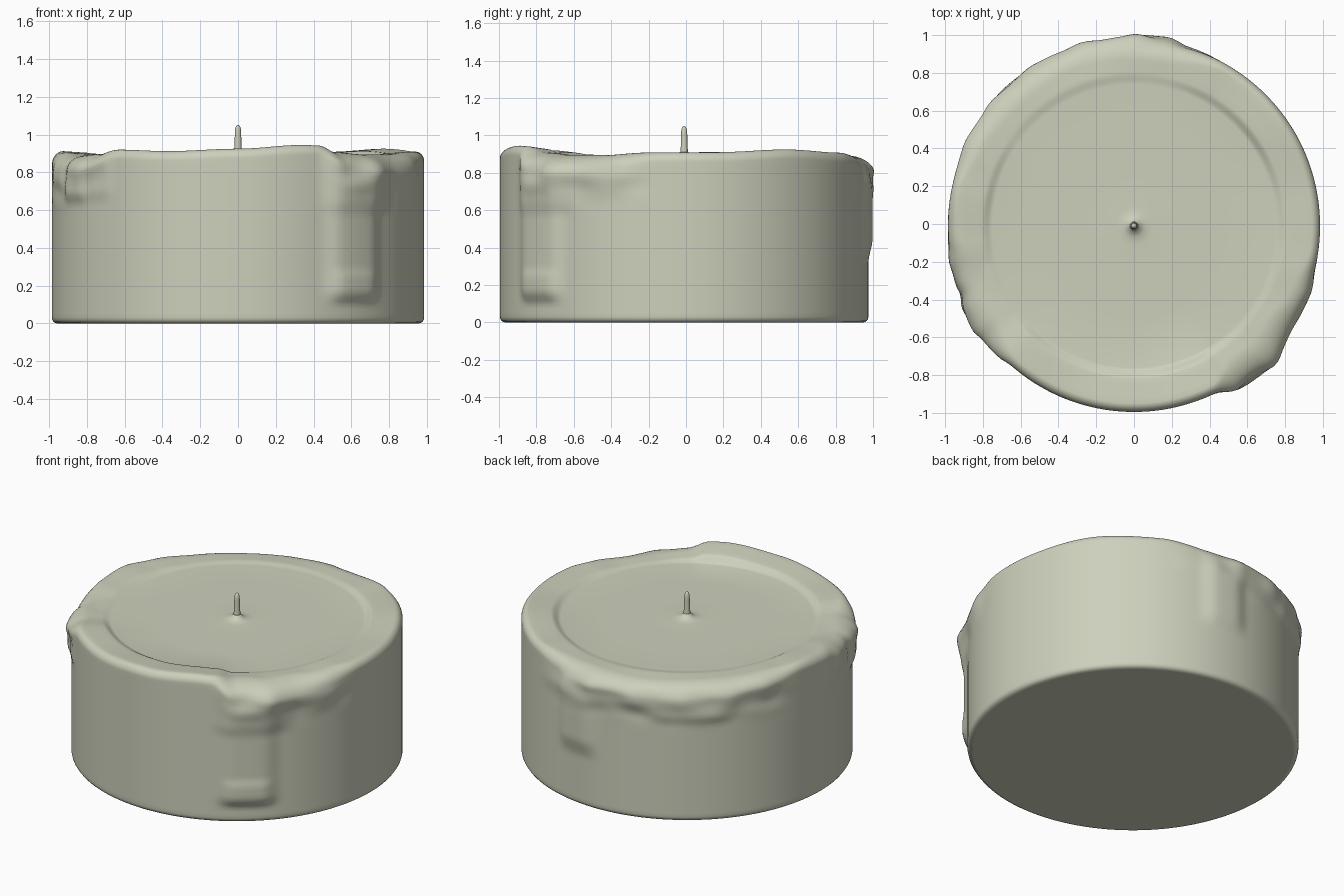
import bpy, bmesh, math
from mathutils import Vector, noise

if "Cube" in bpy.data.objects:
    bpy.data.objects.remove(bpy.data.objects["Cube"])

SEG = 224
R = 0.985
CY = -0.01
POOL = 0.882

wax = bpy.data.materials.new("pale sage wax")
wax.diffuse_color = (0.61, 0.63, 0.50, 1)
wax.use_nodes = True
wax.node_tree.nodes["Principled BSDF"].inputs["Base Color"].default_value = wax.diffuse_color


def smooth(t):
    t = max(0.0, min(1.0, t))
    return t * t * (3 - 2 * t)


def window(x, a, b, s):
    # soft plateau between a and b with falloff s
    return smooth((x - a + s) / s) * smooth((b + s - x) / s)


def sample(keys, a):
    # smooth periodic interpolation over degrees
    n = len(keys)
    for i in range(n):
        a0, v0 = keys[i]
        a1, v1 = keys[(i + 1) % n]
        if i == n - 1:
            a1 += 360
        for off in (0, 360):
            if a0 <= a + off <= a1:
                return v0 + (v1 - v0) * smooth((a + off - a0) / (a1 - a0))
    return keys[0][1]


# rim height and amount of melting around the candle
HEIGHT = [(10, .910), (35, .925), (60, .908), (80, .893), (110, .885), (140, .89),
          (160, .905), (170, .912), (185, .905), (200, .888), (215, .897), (228, .92),
          (247, .912), (270, .925), (291, .945), (297, .942), (304, .908), (318, .895),
          (332, .895), (347, .908)]
MELT = [(10, 0), (60, 0), (80, .7), (105, .8), (135, .8), (155, .5), (168, 0), (182, .3),
        (196, .9), (215, .8), (230, 0), (270, 0), (296, 0), (306, .9), (325, 1), (340, .5), (352, 0)]

# wax runs: angle from, to, falloff, z from, to, falloff, thickness
RUNS = [(303, 314, 7, .18, .90, .09, .026),
        (304, 313, 6, .15, .24, .06, .010),
        (303, 318, 9, .66, .85, .10, .014),
        (318, 338, 9, .80, .90, .09, .022),
        (80, 87, 7, .45, .80, .14, .024),
        (93, 112, 9, .76, .90, .10, .014),
        (118, 135, 9, .70, .86, .08, .016),
        (142, 152, 7, .80, .88, .08, .010),
        (206, 213, 5, .70, .86, .08, .026),
        (192, 198, 5, .76, .88, .07, .012),
        (219, 224, 5, .72, .84, .09, .012)]


def bulge(a, z, m):
    d = sum(t * window(a, a0, a1, s) * window(z, z0, z1, sz)
            for a0, a1, s, z0, z1, sz, t in RUNS)
    th = math.radians(a)
    n = noise.noise(Vector((math.cos(th) * 5, math.sin(th) * 5, z * 9)))
    return d + n * .028 * m * smooth((z - .58) / .2)


def column(a):
    # profile from the base edge, up the wall, over the rim, into the pool
    H, m = sample(HEIGHT, a), sample(MELT, a)
    cw, ch = .045 + .085 * m, .05 + .05 * m
    pts = [(R - .03, 0)]
    for i in range(1, 5):
        t = math.pi / 2 * i / 4
        pts.append((R - .03 + .03 * math.sin(t), .03 - .03 * math.cos(t)))
    for i in range(1, 37):
        z = .03 + (H - ch - .03) * i / 36
        pts.append((R + bulge(a, z, m), z))
    for i in range(1, 11):
        t = math.pi / 2 * i / 10
        z = H - ch + ch * math.sin(t)
        pts.append((R - cw + cw * math.cos(t) + bulge(a, z, m) * (1 - .6 * i / 10), z))
    r0 = pts[-1][0]
    edge = POOL + max(.008, (H - POOL) * .72)
    for i in range(1, 5):
        t = i / 4
        pts.append((r0 + (.81 - r0) * t, H + (edge - H) * t))
    for i in range(1, 7):
        t = i / 6
        pts.append((.81 - .06 * t, edge + (POOL - edge) * smooth(t)))
    pts += [(.5, POOL), (.25, POOL), (.10, POOL), (.06, POOL + .003), (.035, POOL + .014),
            (.022, POOL + .03)]
    return pts


def finish(bm, name):
    bmesh.ops.recalc_face_normals(bm, faces=bm.faces)
    me = bpy.data.meshes.new(name)
    bm.to_mesh(me)
    bm.free()
    me.materials.append(wax)
    ob = bpy.data.objects.new(name, me)
    bpy.context.collection.objects.link(ob)
    for p in me.polygons:
        p.use_smooth = True
    return ob


def lathe(name, columns):
    # join columns of (r, z) points into a closed round body
    bm = bmesh.new()
    n = len(columns)
    grid = []
    for i, col in enumerate(columns):
        th = 2 * math.pi * i / n
        grid.append([bm.verts.new((r * math.cos(th), CY + r * math.sin(th), z)) for r, z in col])
    for i in range(n):
        A, B = grid[i], grid[(i + 1) % n]
        for j in range(len(A) - 1):
            bm.faces.new((A[j], B[j], B[j + 1], A[j + 1]))
    bm.faces.new([g[0] for g in reversed(grid)])
    bm.faces.new([g[-1] for g in grid])
    return finish(bm, name)


# candle body with melted rim, wax runs and pool
body = lathe("candle_body", [column(360 * i / SEG) for i in range(SEG)])
# keep the base flat
for p in body.data.polygons:
    if len(p.vertices) > 4:
        p.use_smooth = False

# wick
wick = [(.022, .885), (.021, .91), (.018, .94), (.017, 1.0), (.015, 1.03), (.010, 1.045), (.003, 1.05)]
lathe("wick", [wick] * 20)
